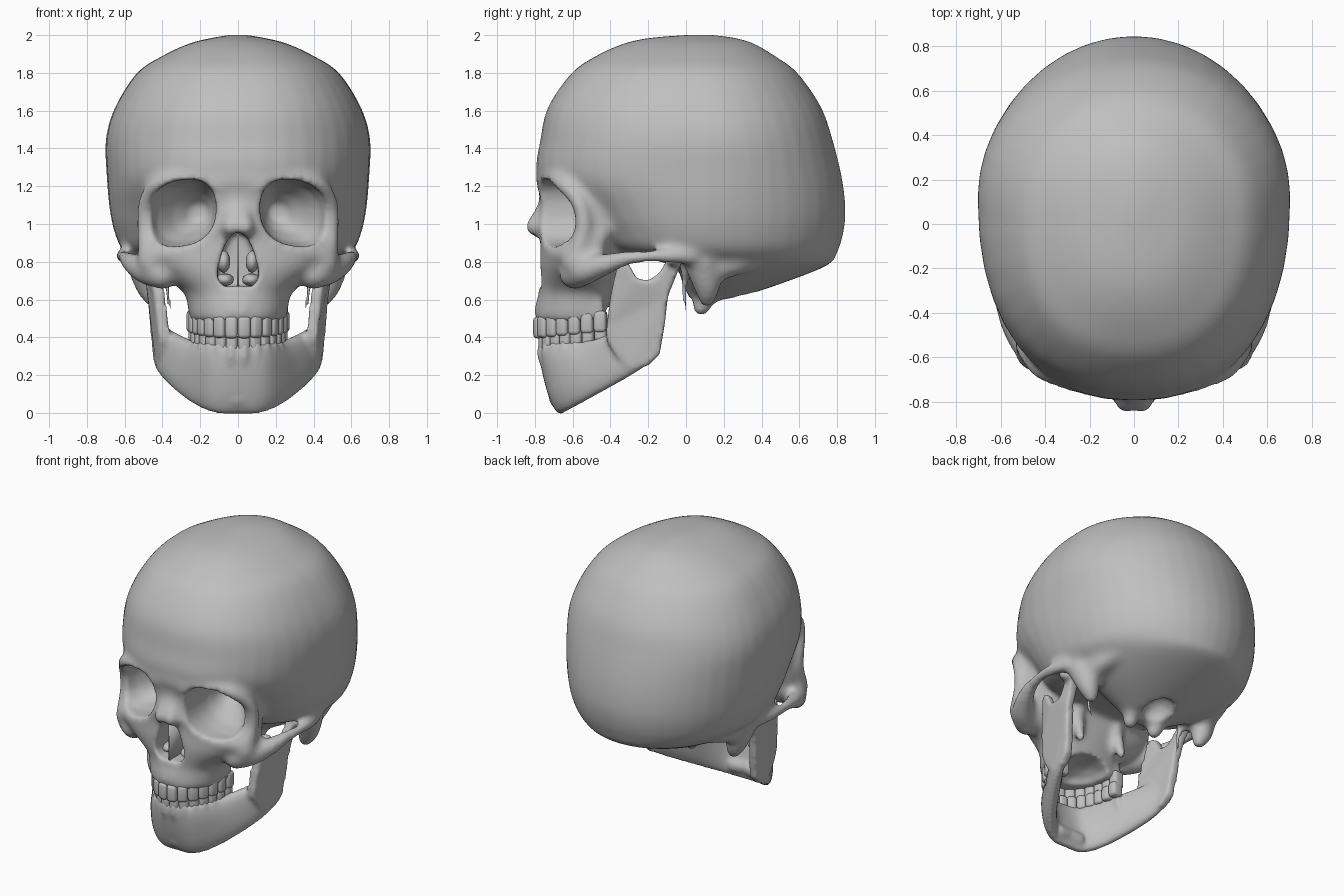
import bpy, bmesh, math
from mathutils import Vector, Matrix

if "Cube" in bpy.data.objects:
    bpy.data.objects.remove(bpy.data.objects["Cube"], do_unlink=True)

bone = bpy.data.materials.new("bone_grey")
bone.use_nodes = True
GREY = (0.52, 0.52, 0.52, 1)
bone.diffuse_color = GREY
bone.node_tree.nodes["Principled BSDF"].inputs["Base Color"].default_value = GREY


def spline(rows, steps=5):
    """Catmull-Rom interpolation through rows of numbers."""
    out = []
    for i in range(len(rows) - 1):
        a, b, c, d = (rows[min(max(i + k, 0), len(rows) - 1)] for k in (-1, 0, 1, 2))
        for j in range(steps):
            t = j / steps
            out.append([q + t / 2 * (r - p + t * (2 * p - 5 * q + 4 * r - s
                        + t * (3 * (q - r) + s - p))) for p, q, r, s in zip(a, b, c, d)])
    return out + [list(rows[-1])]


def oval(power, count=40):
    """Unit superellipse points."""
    pts = []
    for i in range(count):
        a = 2 * math.pi * i / count
        e = power(a) if callable(power) else power
        pts.append([math.copysign(abs(f) ** (2 / e), f) for f in (math.cos(a), math.sin(a))])
    return pts


def loft(bm, rings):
    """Closed skin over a list of point rings."""
    vs = [[bm.verts.new(p) for p in ring] for ring in rings]
    n = len(vs[0])
    for a, b in zip(vs, vs[1:]):
        for i in range(n):
            bm.faces.new((a[i], a[(i + 1) % n], b[(i + 1) % n], b[i]))
    bm.faces.new(vs[0])
    bm.faces.new(vs[-1])


def stack(bm, rows, power):
    """Horizontal slices: height, front y, back y, half width, y of widest point."""
    rings = []
    for z, yf, yb, w, yw in spline(rows):
        rings.append([(w * c, yw + s * ((yb - yw) if s > 0 else (yw - yf)), z)
                      for c, s in oval(power)])
    loft(bm, rings)


def ball(bm, centre, size):
    m = Matrix.Translation(centre) @ Matrix.Diagonal((*size, 1))
    bmesh.ops.create_icosphere(bm, subdivisions=2, radius=1, matrix=m)


def chain(bm, rows):
    """Rounded strut on both sides: x, y, z, radius."""
    for x, y, z, r in spline(rows, 6):
        for side in (1, -1):
            ball(bm, (side * x, y, z), (r, r, r))


def make(name, bm):
    bmesh.ops.recalc_face_normals(bm, faces=bm.faces)
    mesh = bpy.data.meshes.new(name)
    bm.to_mesh(mesh)
    bm.free()
    obj = bpy.data.objects.new(name, mesh)
    bpy.context.scene.collection.objects.link(obj)
    return obj


def fuse(obj, voxel, rounds):
    m = obj.modifiers.new("fuse", 'REMESH')
    m.mode, m.voxel_size = 'VOXEL', voxel
    m = obj.modifiers.new("soften", 'SMOOTH')
    m.factor, m.iterations = 0.5, rounds


def finish(obj):
    """Apply the modifiers, colour and smooth the part."""
    bpy.context.view_layer.update()
    ev = obj.evaluated_get(bpy.context.evaluated_depsgraph_get())
    mesh = bpy.data.meshes.new_from_object(ev)
    obj.modifiers.clear()
    obj.data = mesh
    mesh.materials.clear()
    mesh.materials.append(bone)
    mesh.shade_smooth()


def arch(a, b, count):
    """Evenly spaced positions and headings along a dental arch."""
    pts = [Vector((a * math.cos(t), -0.42 - b * math.sin(t), 0))
           for t in (math.pi * i / 400 for i in range(401))]
    dist = [0]
    for p, q in zip(pts, pts[1:]):
        dist.append(dist[-1] + (q - p).length)
    out = []
    for k in range(count):
        i = next(i for i, d in enumerate(dist) if d >= (k + 0.5) / count * dist[-1])
        d = pts[min(i + 1, 400)] - pts[i - 1]
        out.append((pts[i], math.atan2(d.y, d.x)))
    return out, dist[-1] / count


# Braincase
bm = bmesh.new()
stack(bm, [(0.60, 0.02, 0.25, 0.16, 0.14), (0.69, -0.02, 0.52, 0.35, 0.18),
           (0.785, -0.08, 0.755, 0.51, 0.15), (0.86, -0.42, 0.805, 0.61, 0.12),
           (0.96, -0.52, 0.835, 0.655, 0.11), (1.08, -0.62, 0.845, 0.68, 0.11),
           (1.25, -0.785, 0.825, 0.695, 0.12), (1.45, -0.77, 0.775, 0.70, 0.12),
           (1.62, -0.73, 0.715, 0.65, 0.1), (1.80, -0.605, 0.59, 0.535, 0.08),
           (1.89, -0.475, 0.47, 0.40, 0.06), (1.955, -0.33, 0.36, 0.26, 0.06),
           (1.985, -0.19, 0.26, 0.14, 0.06), (2.002, 0.02, 0.13, 0.04, 0.08)],
      lambda a: 2.3 if a > math.pi else 2.0)

# Midface and upper jaw
stack(bm, [(0.49, -0.80, -0.42, 0.255, -0.5), (0.55, -0.795, -0.41, 0.265, -0.5),
           (0.64, -0.78, -0.38, 0.29, -0.5), (0.72, -0.78, -0.36, 0.40, -0.5),
           (0.80, -0.78, -0.35, 0.50, -0.5), (0.90, -0.775, -0.35, 0.51, -0.47),
           (1.0, -0.77, -0.25, 0.495, -0.45), (1.15, -0.775, -0.2, 0.50, -0.47),
           (1.25, -0.795, -0.2, 0.50, -0.47), (1.36, -0.74, -0.2, 0.42, -0.4)], 2.1)

# Brow and outer rim, lower rim, cheek arch
chain(bm, [(0.1, -0.745, 1.2, 0.05), (0.25, -0.715, 1.235, 0.05), (0.41, -0.655, 1.215, 0.05),
           (0.485, -0.57, 1.12, 0.045), (0.495, -0.54, 1.0, 0.045), (0.485, -0.56, 0.9, 0.05),
           (0.45, -0.58, 0.8, 0.085)])
chain(bm, [(0.45, -0.6, 0.84, 0.06), (0.32, -0.68, 0.845, 0.05),
           (0.2, -0.72, 0.88, 0.04), (0.12, -0.74, 0.98, 0.04)])
chain(bm, [(0.4, -0.59, 0.735, 0.085), (0.48, -0.53, 0.755, 0.08), (0.55, -0.43, 0.785, 0.06),
           (0.588, -0.33, 0.815, 0.045), (0.612, -0.2, 0.83, 0.035), (0.61, -0.08, 0.83, 0.04),
           (0.575, 0.03, 0.83, 0.05)])

# Nasal bones
chain(bm, [(0.0, -0.72, 1.15, 0.05), (0.02, -0.75, 1.06, 0.052), (0.035, -0.8, 0.985, 0.053)])

# Skull base: mastoid, styloid, pterygoid and neck joint
chain(bm, [(0.5, 0.08, 0.8, 0.095), (0.475, 0.11, 0.68, 0.075), (0.45, 0.11, 0.6, 0.045)])
chain(bm, [(0.47, 0.12, 0.76, 0.08), (0.46, 0.25, 0.8, 0.08), (0.42, 0.38, 0.84, 0.08)])
chain(bm, [(0.4, 0.0, 0.76, 0.035), (0.37, -0.01, 0.64, 0.022), (0.36, 0.0, 0.54, 0.02)])
chain(bm, [(0.16, -0.38, 0.82, 0.05), (0.17, -0.33, 0.6, 0.035)])
chain(bm, [(0.12, 0.14, 0.66, 0.06), (0.1, 0.08, 0.56, 0.05)])

# Upper tooth roots
for p, turn in arch(0.245, 0.36, 14)[0]:
    ball(bm, (p.x, p.y, 0.54), (0.028, 0.028, 0.08))
skull = make("cranium", bm)

# Cutter for eye sockets, nose opening, palate and neck opening
bm = bmesh.new()
for side in (1, -1):
    rings = []
    for y, x, z, k in [(-0.98, 0.3, 1.055, 1), (-0.62, 0.295, 1.06, 1), (-0.52, 0.275, 1.06, 0.88),
                       (-0.42, 0.24, 1.06, 0.6), (-0.34, 0.21, 1.06, 0.25)]:
        rings.append([(side * (x + 0.18 * k * c), y, z + k * (0.175 * s - 0.025 * c))
                      for c, s in oval(2.4)])
    loft(bm, rings)
pear = [(0, 0.96), (0.045, 0.935), (0.082, 0.86), (0.108, 0.76), (0.105, 0.70), (0.07, 0.665), (0, 0.675)]
pear += [(-x, z) for x, z in pear[-2:0:-1]]
loft(bm, [[(x, y, z) for x, z in pear] for y in (-1, -0.5)])
ball(bm, (0, -0.47, 0.47), (0.17, 0.25, 0.1))
ball(bm, (0, 0.24, 0.59), (0.1, 0.13, 0.12))
cutter = make("opening_cutter", bm)
cutter.hide_render = True

fuse(skull, 0.02, 5)
cut = skull.modifiers.new("openings", 'BOOLEAN')
cut.operation, cut.object, cut.solver = 'DIFFERENCE', cutter, 'EXACT'
fuse(skull, 0.017, 3)
finish(skull)
bpy.data.objects.remove(cutter, do_unlink=True)

# Nasal septum and inner scrolls
bm = bmesh.new()
bmesh.ops.create_cube(bm, size=1, matrix=Matrix.Translation((0, -0.63, 0.80))
                      @ Matrix.Diagonal((0.012, 0.27, 0.3, 1)))
finish(make("nasal_septum", bm))
bm = bmesh.new()
for side in (1, -1):
    ball(bm, (side * 0.07, -0.62, 0.705), (0.05, 0.1, 0.035))
    ball(bm, (side * 0.075, -0.56, 0.8), (0.035, 0.08, 0.06))
finish(make("nasal_scrolls", bm))

# Lower jaw body: bottom point, top point, half thickness
bm = bmesh.new()
half = [(0.12, -0.65, 0.0, 0.12, -0.72, 0.36, 0.048), (0.225, -0.565, 0.045, 0.18, -0.64, 0.37, 0.048),
        (0.33, -0.42, 0.125, 0.24, -0.52, 0.38, 0.048), (0.405, -0.28, 0.205, 0.325, -0.4, 0.42, 0.045),
        (0.425, -0.19, 0.265, 0.4, -0.3, 0.46, 0.035)]
flip = [(-r[0], r[1], r[2], -r[3], *r[4:]) for r in reversed(half)]
rows = spline(flip + [(0, -0.66, -0.005, 0, -0.75, 0.36, 0.048)] + half)
mids = [(Vector(r[:3]) + Vector(r[3:6])) / 2 for r in rows]
rings = []
for i, r in enumerate(rows):
    d = mids[min(i + 1, len(mids) - 1)] - mids[max(i - 1, 0)]
    out = Vector((d.y, -d.x, 0)).normalized()
    up = (Vector(r[3:6]) - Vector(r[:3])) / 2
    rings.append([mids[i] + up * s + out * (r[6] * c) for c, s in oval(2.4, 28)])
loft(bm, rings)

# Chin
chain(bm, [(0.0, -0.672, 0.08, 0.057), (0.08, -0.66, 0.075, 0.055)])

# Jaw branches with coronoid, notch and condyle
branch = [(-0.37, 0.3), (-0.30, 0.24), (-0.2, 0.25), (-0.14, 0.31), (-0.115, 0.45), (-0.095, 0.62),
          (-0.03, 0.78), (-0.04, 0.83), (-0.09, 0.83), (-0.14, 0.74), (-0.2, 0.70), (-0.26, 0.71),
          (-0.31, 0.80), (-0.36, 0.80), (-0.40, 0.62), (-0.42, 0.46), (-0.42, 0.38)]
for side in (1, -1):
    loft(bm, [[(side * (x + 0.09 * (z - 0.3) + 0.25 * min(0, y + 0.25)), y, z) for y, z in branch]
              for x in (0.392, 0.452)])
    ball(bm, (side * 0.49, -0.06, 0.81), (0.085, 0.045, 0.04))

# Lower tooth roots
for p, turn in arch(0.25, 0.345, 14)[0]:
    ball(bm, (p.x, p.y, 0.32), (0.027, 0.027, 0.075))
jaw = make("lower_jaw", bm)
fuse(jaw, 0.014, 5)
finish(jaw)

# Teeth rows
for name, a, b, z0, tall in (("upper_teeth", 0.232, 0.365, 0.452, 0.115),
                             ("lower_teeth", 0.222, 0.338, 0.375, 0.1)):
    bm = bmesh.new()
    spots, width = arch(a, b, 14)
    for p, turn in spots:
        back = (p.y + 0.42 + b) / b
        m = (Matrix.Translation((p.x, p.y, z0 + 0.035 * back)) @ Matrix.Rotation(turn, 4, 'Z')
             @ Matrix.Diagonal((width * 0.99, 0.05 + 0.035 * back, tall, 1)))
        bmesh.ops.create_cube(bm, size=1, matrix=m)
    teeth = make(name, bm)
    bev = teeth.modifiers.new("round", 'BEVEL')
    bev.width, bev.segments = 0.02, 3
    finish(teeth)
